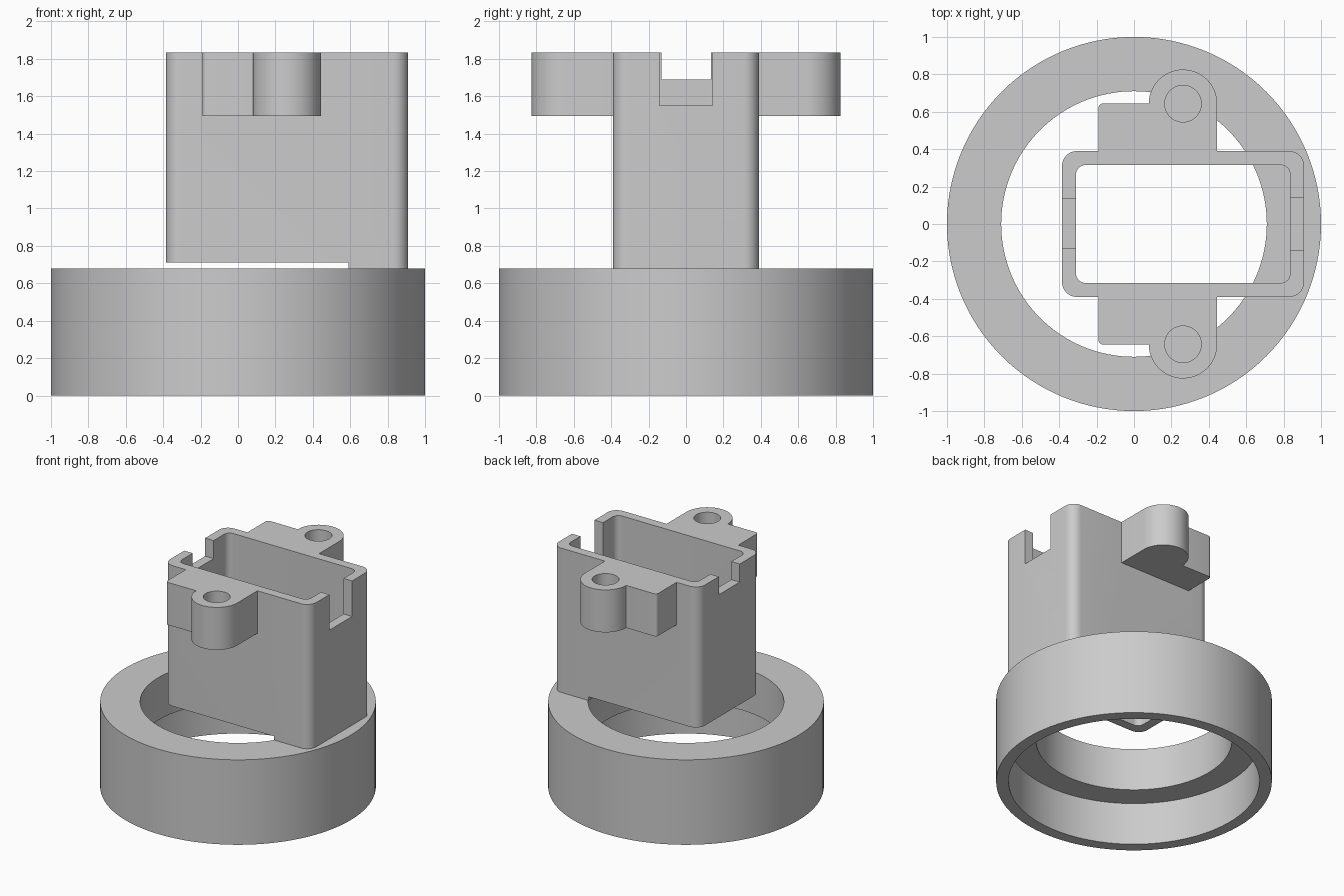
import bpy, bmesh, math

cube = bpy.data.objects.get("Cube")
if cube:
    bpy.data.objects.remove(cube, do_unlink=True)

grey = bpy.data.materials.new("light grey")
grey.use_nodes = True
GREY = (0.6, 0.6, 0.6, 1)
grey.diffuse_color = GREY
grey.node_tree.nodes["Principled BSDF"].inputs["Base Color"].default_value = GREY


def arc(cx, cy, r, start, end, n):
    """Points along an arc, angles in degrees."""
    angles = [math.radians(start + (end - start) * i / n) for i in range(n + 1)]
    return [(cx + r * math.cos(a), cy + r * math.sin(a)) for a in angles]


def circle(cx, cy, r, n):
    return arc(cx, cy, r, 0, 360, n)[:-1]


def rounded(x0, x1, y0, y1, r, n=8):
    """Counter-clockwise rounded rectangle."""
    corners = ((x1 - r, y0 + r, -90), (x1 - r, y1 - r, 0),
               (x0 + r, y1 - r, 90), (x0 + r, y0 + r, 180))
    return [p for x, y, a in corners for p in arc(x, y, r, a, a + 90, n)]


def rect(x0, x1, y0, y1):
    return [(x0, y0), (x1, y0), (x1, y1), (x0, y1)]


def prism(name, outline, z0, z1):
    """Extrude an outline upwards into a closed solid."""
    bm = bmesh.new()
    face = bm.faces.new([bm.verts.new((x, y, z0)) for x, y in outline])
    grown = bmesh.ops.extrude_face_region(bm, geom=[face])["geom"]
    verts = [v for v in grown if isinstance(v, bmesh.types.BMVert)]
    bmesh.ops.translate(bm, verts=verts, vec=(0, 0, z1 - z0))
    bmesh.ops.recalc_face_normals(bm, faces=bm.faces[:])
    mesh = bpy.data.meshes.new(name)
    bm.to_mesh(mesh)
    bm.free()
    mesh.materials.append(grey)
    ob = bpy.data.objects.new(name, mesh)
    bpy.context.collection.objects.link(ob)
    return ob


def combine(target, other, operation):
    """Apply a boolean and discard the second solid."""
    mod = target.modifiers.new("boolean", "BOOLEAN")
    mod.operation, mod.solver, mod.object = operation, "EXACT", other
    bpy.context.view_layer.objects.active = target
    bpy.ops.object.modifier_apply(modifier=mod.name)
    bpy.data.objects.remove(other, do_unlink=True)


def cut(target, outline, z0, z1):
    combine(target, prism("cutter", outline, z0, z1), "DIFFERENCE")


def smooth(ob):
    bpy.ops.object.select_all(action="DESELECT")
    ob.select_set(True)
    bpy.context.view_layer.objects.active = ob
    bpy.ops.object.shade_smooth_by_angle(angle=math.radians(30))


RING_TOP, TOP = 0.68, 1.835

# Base ring with a wider recess underneath
ring = prism("base_ring", circle(0, 0, 1, 128), 0, RING_TOP)
cut(ring, circle(0, 0, 0.71, 128), -0.1, 1)
cut(ring, circle(0, 0, 0.91, 128), -0.1, 0.34)

# Rectangular housing
housing = prism("housing", rounded(-0.385, 0.91, -0.39, 0.39, 0.08), RING_TOP, TOP)

# Screw ears: a block with a round boss, one on each side
ear = [(-0.19, 0.36), (0.445, 0.36)]
ear += arc(0.262, 0.643, 0.183, 0, 172, 32)
ear += [(0.08, 0.643)] + arc(-0.165, 0.62, 0.025, 90, 180, 5)
for side in (-1, 1):
    outline = [(x, y * side) for x, y in ear][::side]
    combine(housing, prism("screw_ear", outline, 1.495, TOP), "UNION")
    cut(housing, circle(0.262, 0.643 * side, 0.098, 40), 1.57, 2)

# Open shaft, raised underside and the two end notches
cut(housing, rounded(-0.31, 0.835, -0.315, 0.315, 0.05), 0.5, 2)
cut(housing, rect(-0.6, 0.59, -0.6, 0.6), 0.5, 0.71)
cut(housing, rect(0.75, 1.1, -0.143, 0.143), 1.55, 2)
cut(housing, rect(-0.6, -0.25, -0.13, 0.135), 1.69, 2)

for ob in (ring, housing):
    smooth(ob)
